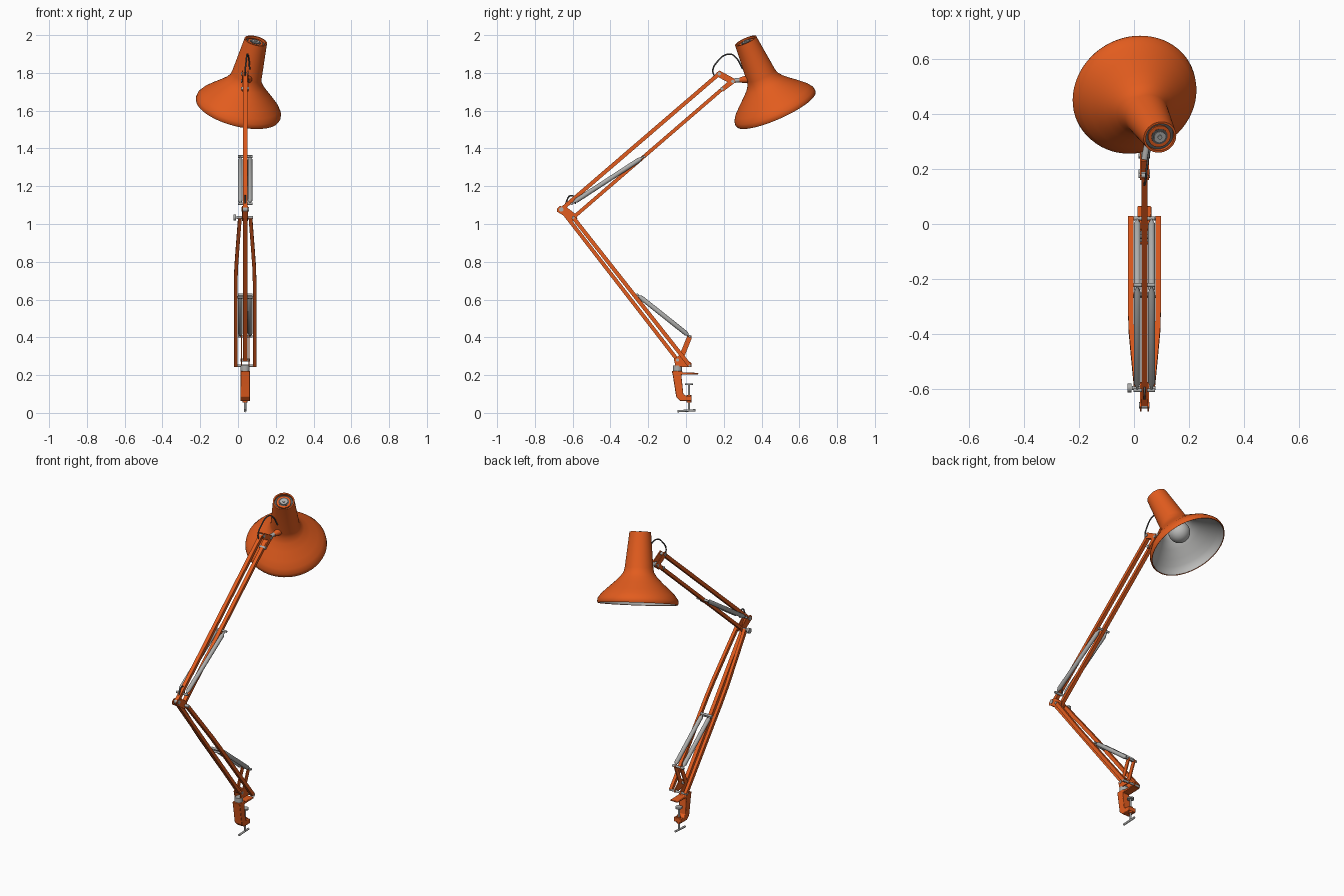
import bpy, bmesh, math
from mathutils import Vector

cube = bpy.data.objects.get("Cube")
if cube:
    bpy.data.objects.remove(cube)


def material(name, rgb):
    m = bpy.data.materials.new(name)
    m.use_nodes = True
    m.diffuse_color = (*rgb, 1)
    m.node_tree.nodes["Principled BSDF"].inputs["Base Color"].default_value = (*rgb, 1)
    return m


ORANGE = material("orange paint", (0.76, 0.107, 0.013))
STEEL = material("steel", (0.42, 0.42, 0.41))
DARK = material("dark grey", (0.09, 0.09, 0.09))
LINING = material("pale lining", (0.5, 0.5, 0.49))
MID = 0.038          # x of the arm's plane
made = []


def finish(name, bm, *mats):
    bmesh.ops.recalc_face_normals(bm, faces=bm.faces)
    me = bpy.data.meshes.new(name)
    bm.to_mesh(me)
    bm.free()
    ob = bpy.data.objects.new(name, me)
    bpy.context.collection.objects.link(ob)
    for m in mats:
        me.materials.append(m)
    made.append(ob)
    return ob


def skin(bm, rings):
    """Bridge rings of vertices and cap both ends."""
    n = len(rings[0])
    for a, b in zip(rings, rings[1:]):
        for i in range(n):
            j = (i + 1) % n
            bm.faces.new((a[i], a[j], b[j], b[i]))
    bm.faces.new(rings[0])
    bm.faces.new(rings[-1])


def bar(name, points, wide, deep, mat):
    """Rectangular bar along (x offset, y, z) points."""
    bm = bmesh.new()
    pts = [Vector((MID + x, y, z)) for x, y, z in points]
    d = pts[-1] - pts[0]
    n = Vector((0, -d.z, d.y)).normalized() * deep / 2
    s = Vector((wide / 2, 0, 0))
    skin(bm, [[bm.verts.new(p + c) for c in (s + n, n - s, -s - n, s - n)] for p in pts])
    return finish(name, bm, mat)


def plate(name, outline, x, thick, mat):
    """Side-view (y, z) outline given thickness along x."""
    bm = bmesh.new()
    skin(bm, [[bm.verts.new((MID + x + k * thick / 2, y, z)) for y, z in outline]
              for k in (-1, 1)])
    return finish(name, bm, mat)


def turned(name, a, b, profile, mat, sides=20):
    """Solid turned along a-b from (radius, fraction) pairs."""
    a, b = Vector(a), Vector(b)
    q = (b - a).to_track_quat("Z", "Y")
    bm = bmesh.new()
    skin(bm, [[bm.verts.new(a + (b - a) * t + q @ Vector((r * math.cos(w), r * math.sin(w), 0)))
               for w in (math.tau * i / sides for i in range(sides))] for r, t in profile])
    return finish(name, bm, mat)


def rod(name, a, b, r, mat, sides=16):
    return turned(name, a, b, [(r, 0), (r, 1)], mat, sides)


def bolt(name, y, z, x0, x1, r, mat):
    return rod(name, (MID + x0, y, z), (MID + x1, y, z), r, mat)


def wire(name, points, r, mat):
    cu = bpy.data.curves.new(name, "CURVE")
    cu.dimensions = "3D"
    cu.bevel_depth, cu.bevel_resolution, cu.resolution_u = r, 2, 6
    sp = cu.splines.new("BEZIER")
    sp.bezier_points.add(len(points) - 1)
    for bp, p in zip(sp.bezier_points, points):
        bp.co = p
        bp.handle_left_type = bp.handle_right_type = "AUTO"
    cu.materials.append(mat)
    bpy.context.collection.objects.link(bpy.data.objects.new(name, cu))


def spring_pair(name, low, high):
    """Two sprung tubes with cross pins at both ends."""
    for side, k in (("left", 1), ("right", -1)):
        x = MID + k * 0.026
        turned(f"{name}_{side}", (x, *low), (x, *high),
               [(0.004, 0), (0.005, 0.03), (0.0125, 0.07), (0.0125, 0.93), (0.005, 0.97), (0.004, 1)],
               STEEL)
    for end, p in (("lower", low), ("upper", high)):
        bolt(f"{name}_{end}_pin", *p, -0.039, 0.039, 0.007, STEEL)


# Lampshade: outer skin, then lining
rim = Vector((0, 0.475, 1.61))
axis = Vector((0.095, -0.16, 0.362)).normalized()
turn = axis.to_track_quat("Z", "Y")
outer = [(0.227, -0.004), (0.231, 0.006), (0.228, 0.024), (0.211, 0.049), (0.181, 0.078),
         (0.139, 0.116), (0.106, 0.148), (0.087, 0.175), (0.081, 0.2), (0.061, 0.405), (0.053, 0.405)]
inner = [(0.053, 0.39), (0.074, 0.2), (0.099, 0.145), (0.133, 0.112), (0.175, 0.073),
         (0.204, 0.044), (0.221, 0.02), (0.223, -0.002)]
profile = outer + inner
SIDES = 64
bm = bmesh.new()
rings = [[bm.verts.new(rim + turn @ Vector((r * math.cos(w), r * math.sin(w), t)))
          for w in (math.tau * i / SIDES for i in range(SIDES))] for r, t in profile]
for k, a in enumerate(rings):
    b = rings[(k + 1) % len(rings)]
    for i in range(SIDES):
        j = (i + 1) % SIDES
        f = bm.faces.new((a[i], a[j], b[j], b[i]))
        f.material_index = int(len(outer) <= k < len(profile) - 1)
finish("lampshade", bm, ORANGE, LINING)


def on_axis(t):
    return rim + axis * t


# Vent cap and bulb
for name, top, r, mat in (("recess", 0.391, 0.0535, DARK), ("ring", 0.398, 0.042, ORANGE),
                          ("well", 0.399, 0.03, DARK), ("nut", 0.403, 0.021, STEEL),
                          ("stem", 0.408, 0.008, STEEL)):
    rod(f"vent_{name}", on_axis(0.375), on_axis(top), r, mat, 32)
bm = bmesh.new()
bmesh.ops.create_uvsphere(bm, u_segments=32, v_segments=16, radius=0.062)
bmesh.ops.translate(bm, verts=bm.verts, vec=on_axis(0.115))
finish("bulb", bm, LINING)
rod("bulb_holder", on_axis(0.16), on_axis(0.37), 0.032, LINING, 24)

# Upper arm
bar("upper_arm_top_bar", [(0, -0.66, 1.077), (0, 0.175, 1.795)], 0.022, 0.021, ORANGE)
bar("upper_arm_bottom_bar", [(0, -0.597, 1.034), (0, 0.235, 1.752)], 0.022, 0.019, ORANGE)
spring_pair("upper_spring", (-0.605, 1.108), (-0.222, 1.357))

# Lower arm: centre bar and a wide pair that narrows to the elbow
bar("lower_arm_centre_bar", [(0, -0.045, 0.28), (0, -0.66, 1.075)], 0.022, 0.02, ORANGE)
foot, elbow = Vector((0.02, 0.25)), Vector((-0.597, 1.034))
for side, k in (("left", 1), ("right", -1)):
    path = []
    for t, off in ((0, 0.05), (0.56, 0.05), (0.66, 0.048), (0.8, 0.04), (1, 0.028)):
        p = foot.lerp(elbow, t)
        path.append((k * off, p.x, p.y))
    bar(f"lower_arm_{side}_bar", path, 0.019, 0.021, ORANGE)
spring_pair("lower_spring", (0.02, 0.405), (-0.257, 0.625))
bolt("lower_spring_anchor", -0.264, 0.612, -0.045, 0.045, 0.006, STEEL)

# Elbow
for side, k in (("left", 1), ("right", -1)):
    plate(f"elbow_{side}_plate",
          [(-0.683, 1.08), (-0.668, 1.095), (-0.63, 1.088), (-0.582, 1.05), (-0.575, 1.03),
           (-0.59, 1.015), (-0.61, 1.018), (-0.665, 1.055), (-0.683, 1.065)], k * 0.0135, 0.005, ORANGE)
bolt("elbow_outer_bolt", -0.66, 1.077, -0.019, 0.019, 0.012, STEEL)
bolt("elbow_inner_bolt", -0.597, 1.034, -0.045, 0.041, 0.008, STEEL)
bolt("elbow_knob", -0.597, 1.034, -0.062, -0.048, 0.016, STEEL)
wire("elbow_cable", [(MID, -0.64, 1.085), (MID, -0.632, 1.12), (MID, -0.612, 1.15),
                     (MID, -0.592, 1.143), (MID, -0.585, 1.105)], 0.004, DARK)

# Head bracket, knuckle and cable
for side, k in (("left", 1), ("right", -1)):
    plate(f"head_{side}_plate",
          [(0.16, 1.8), (0.178, 1.812), (0.255, 1.77), (0.262, 1.75), (0.245, 1.738),
           (0.198, 1.702), (0.18, 1.708), (0.22, 1.752), (0.165, 1.78)], k * 0.014, 0.006, ORANGE)
for name, y, z in (("top", 0.176, 1.795), ("front", 0.248, 1.755), ("bottom", 0.19, 1.716)):
    bolt(f"head_{name}_bolt", y, z, -0.021, 0.021, 0.009, STEEL)
rod("head_knuckle", (MID, 0.235, 1.757), (MID + 0.012, 0.3, 1.764), 0.012, STEEL)
turned("shade_mount", (MID + 0.01, 0.285, 1.762), (MID + 0.02, 0.335, 1.768),
       [(0.013, 0), (0.019, 0.5), (0.019, 1)], ORANGE)
wire("head_cable", [(MID, 0.155, 1.775), (MID, 0.142, 1.81), (0.042, 0.16, 1.852), (0.05, 0.23, 1.9),
                    (0.056, 0.265, 1.88), (0.062, 0.3, 1.82)], 0.004, DARK)

# Base bracket
for side, k in (("left", 1), ("right", -1)):
    plate(f"base_{side}_plate",
          [(0.008, 0.41), (0.028, 0.41), (0.03, 0.395), (-0.01, 0.295), (0.03, 0.262), (0.03, 0.243),
           (-0.055, 0.245), (-0.065, 0.285), (-0.035, 0.305)], k * 0.02, 0.006, ORANGE)
bolt("base_rear_bolt", 0.02, 0.25, -0.06, 0.06, 0.007, STEEL)
bolt("base_front_bolt", -0.045, 0.28, -0.026, 0.026, 0.009, STEEL)
rod("swivel_collar", (MID, -0.045, 0.22), (MID, -0.045, 0.25), 0.024, STEEL, 24)

# Table clamp
body = plate("clamp_body",
             [(-0.075, 0.222), (-0.02, 0.222), (-0.018, 0.214), (0.065, 0.212), (0.065, 0.204),
              (-0.025, 0.202), (-0.014, 0.1), (0.0, 0.09), (0.03, 0.09), (0.03, 0.063),
              (-0.03, 0.063), (-0.052, 0.085), (-0.07, 0.2)], 0, 0.05, ORANGE)
bevel = body.modifiers.new("soft edges", "BEVEL")
bevel.width, bevel.segments = 0.003, 2
rod("clamp_screw", (MID, 0.016, 0.012), (MID, 0.016, 0.15), 0.006, STEEL)
rod("clamp_pad", (MID, 0.016, 0.147), (MID, 0.016, 0.156), 0.02, STEEL, 24)
rod("clamp_nut", (MID, 0.016, 0.055), (MID, 0.016, 0.095), 0.013, ORANGE)
rod("clamp_handle", (MID, -0.045, 0.009), (MID, 0.05, 0.014), 0.006, STEEL)

# Smooth round parts, keep edges crisp
bpy.ops.object.select_all(action="DESELECT")
for ob in made:
    ob.select_set(True)
bpy.context.view_layer.objects.active = made[0]
bpy.ops.object.shade_smooth_by_angle(angle=math.radians(35))
